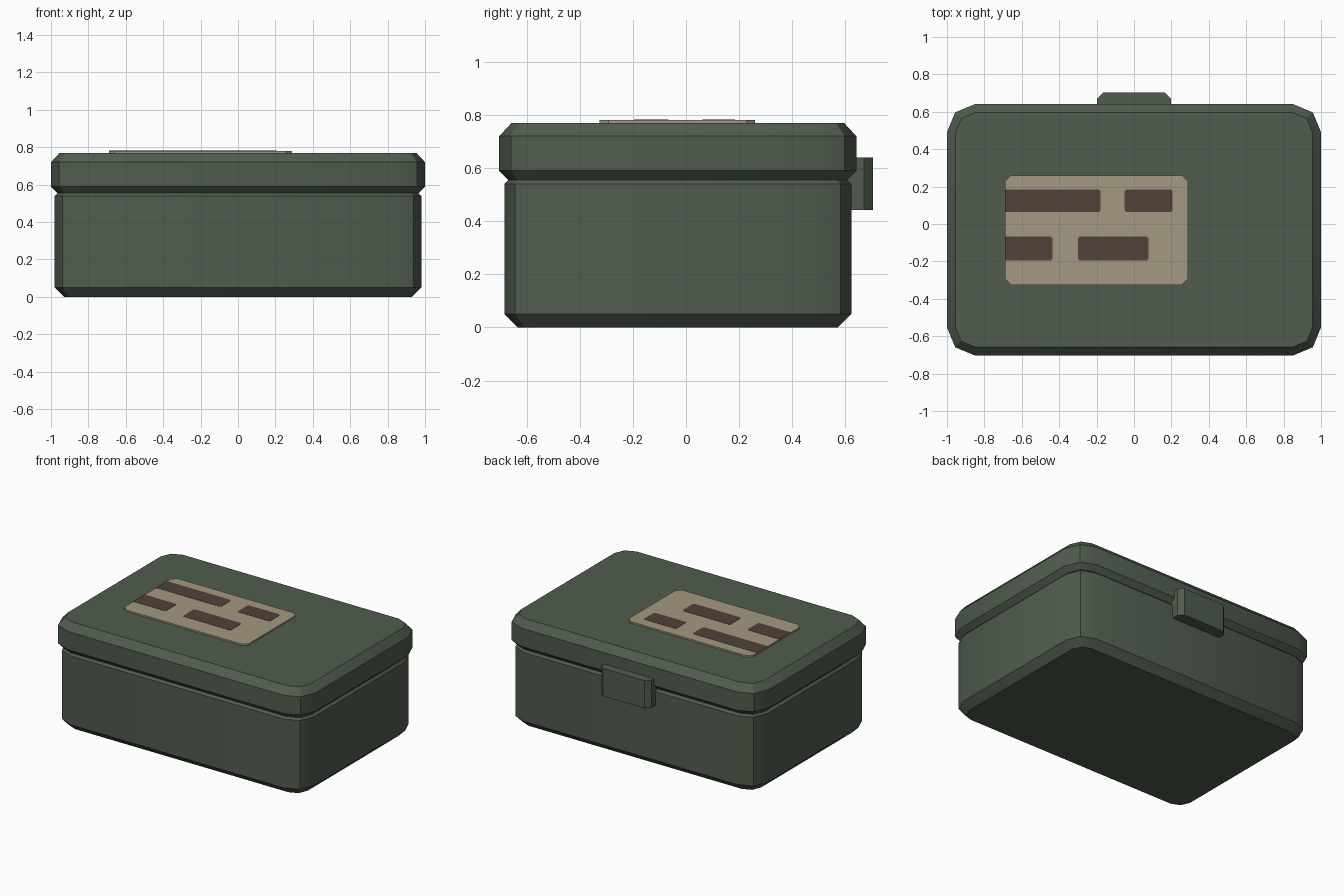
import bpy, bmesh, math

if "Cube" in bpy.data.objects:
    bpy.data.objects.remove(bpy.data.objects["Cube"])


def material(name, rgb):
    m = bpy.data.materials.new(name)
    m.diffuse_color = (*rgb, 1)
    m.use_nodes = True
    m.node_tree.nodes["Principled BSDF"].inputs["Base Color"].default_value = m.diffuse_color
    return m


GREEN = material("dark olive green", (0.080, 0.107, 0.076))
TAN = material("label tan", (0.366, 0.314, 0.220))
BROWN = material("stripe brown", (0.084, 0.054, 0.040))


def outline(x0, x1, y0, y1, radii, steps):
    """Rectangle outline with rounded corners; radii go counter-clockwise from the +x +y corner."""
    corners = [(x1, y1, -1, -1), (x0, y1, 1, -1), (x0, y0, 1, 1), (x1, y0, -1, 1)]
    pts = []
    for i, ((x, y, sx, sy), r) in enumerate(zip(corners, radii)):
        if r == 0:
            pts.append((x, y))
            continue
        for k in range(steps + 1):
            a = math.pi / 2 * (i + k / steps)
            pts.append((x + sx * r + r * math.cos(a), y + sy * r + r * math.sin(a)))
    return pts


def stack(name, rings, mat):
    """Skin a list of (z, outline) rings into a closed solid."""
    bm = bmesh.new()
    loops = [[bm.verts.new((x, y, z)) for x, y in pts] for z, pts in rings]
    for low, high in zip(loops, loops[1:]):
        n = len(low)
        for i in range(n):
            j = (i + 1) % n
            bm.faces.new((low[i], low[j], high[j], high[i]))
    bm.faces.new(loops[0][::-1])
    bm.faces.new(loops[-1])
    mesh = bpy.data.meshes.new(name)
    bm.to_mesh(mesh)
    bm.free()
    mesh.materials.append(mat)
    obj = bpy.data.objects.new(name, mesh)
    bpy.context.collection.objects.link(obj)
    bpy.ops.object.select_all(action='DESELECT')
    obj.select_set(True)
    bpy.context.view_layer.objects.active = obj
    bpy.ops.object.shade_smooth_by_angle(angle=math.radians(30))
    return obj


def rounded_box(name, half_x, half_y, radius, profile):
    """Box with chamfered rims; profile is (z, inset) pairs."""
    cy = -0.031
    rings = [(z, outline(-half_x + d, half_x - d, cy - half_y + d, cy + half_y - d,
                         [radius - d] * 4, 2)) for z, d in profile]
    return stack(name, rings, GREEN)


# Case body and lid
rounded_box("case_body", 0.98, 0.653, 0.14,
            [(0, 0.05), (0.05, 0), (0.54, 0), (0.555, 0.015)])
rounded_box("case_lid", 1.0, 0.672, 0.15,
            [(0.555, 0.035), (0.59, 0), (0.72, 0), (0.77, 0.046)])

# Latch on the back, outer upright edges chamfered
latch = outline(-0.197, 0.197, 0.60, 0.703, [0.033, 0.033, 0, 0], 1)
stack("latch", [(0.443, latch), (0.64, latch)], GREEN)

# Label plate on the lid
label = outline(-0.69, 0.29, -0.325, 0.26, [0.033] * 4, 1)
stack("label", [(0.769, label), (0.781, label)], TAN)

# Painted stripes: (x start, x end, y start, y end)
stripes = [(-0.69, -0.18, 0.063, 0.185), (-0.05, 0.205, 0.063, 0.185),
           (-0.69, -0.435, -0.195, -0.066), (-0.30, 0.077, -0.195, -0.066)]
for i, (x0, x1, y0, y1) in enumerate(stripes):
    left = 0 if x0 == -0.69 else 0.01
    s = outline(x0, x1, y0, y1, [0.01, left, left, 0.01], 1)
    stack(f"label_stripe_{i + 1}", [(0.780, s), (0.7825, s)], BROWN)
